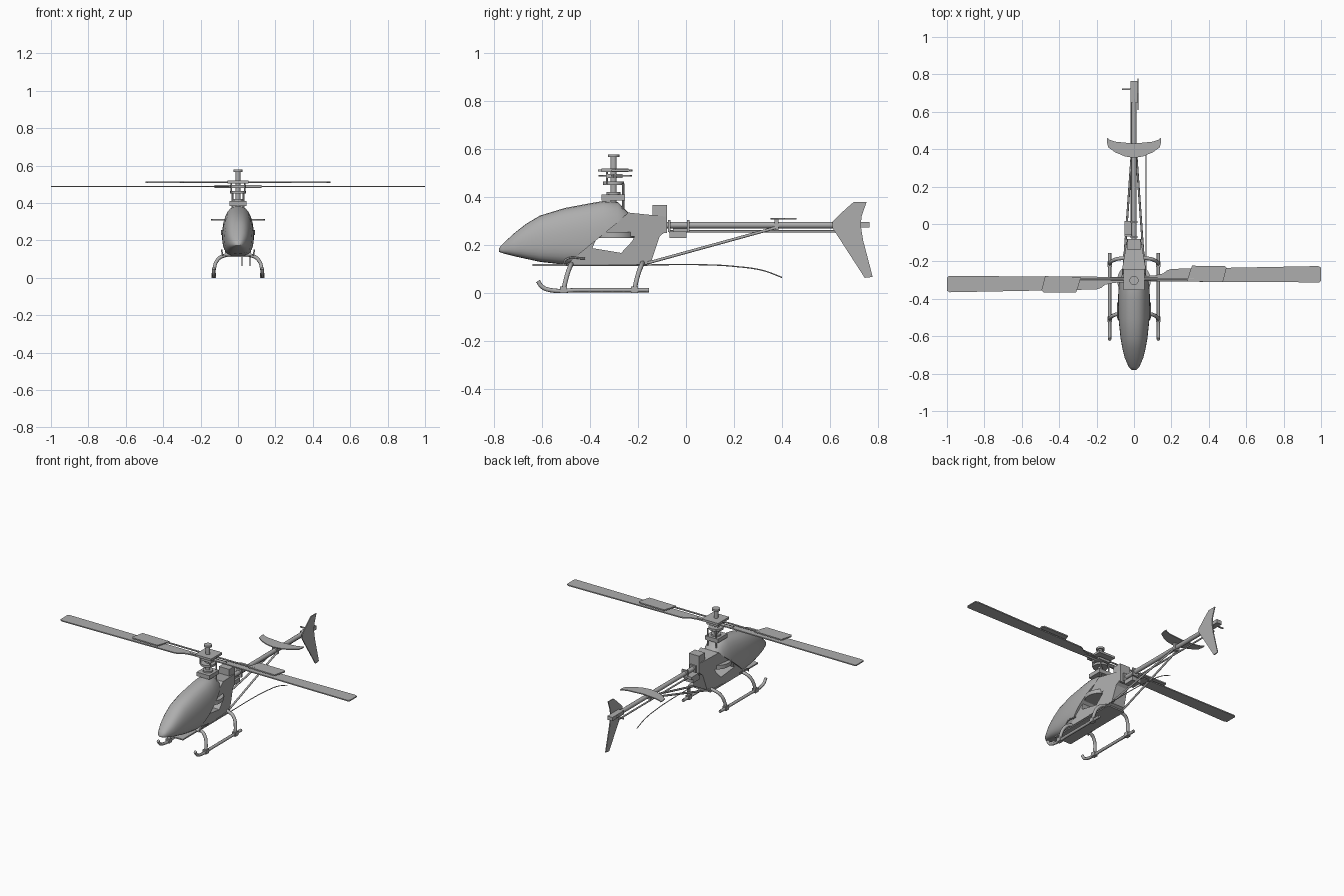
import bpy, bmesh, math
from mathutils import Vector, Matrix

if "Cube" in bpy.data.objects:
    bpy.data.objects.remove(bpy.data.objects["Cube"])

grey = bpy.data.materials.new("plain grey")
grey.diffuse_color = (0.42, 0.42, 0.42, 1)
grey.use_nodes = True
grey.node_tree.nodes["Principled BSDF"].inputs["Base Color"].default_value = grey.diffuse_color
HUB_Y = -0.295


def finish(name, bm, smooth=None):
    bmesh.ops.recalc_face_normals(bm, faces=bm.faces[:])
    me = bpy.data.meshes.new(name)
    bm.to_mesh(me)
    bm.free()
    me.materials.append(grey)
    ob = bpy.data.objects.new(name, me)
    bpy.context.collection.objects.link(ob)
    if smooth:
        bpy.ops.object.select_all(action='DESELECT')
        ob.select_set(True)
        bpy.context.view_layer.objects.active = ob
        bpy.ops.object.shade_smooth_by_angle(angle=math.radians(smooth))
    return ob


def plate(name, pts, axis, at, half, width=None):
    """Extrude a 2D outline along x (points are y,z) or z (points are x,y)."""
    bm = bmesh.new()
    rows = []
    for s in (-1, 1):
        row = []
        for a, b in pts:
            h = s * (width(a) if width else half)
            row.append(bm.verts.new((at + h, a, b) if axis == 'x' else (a, b, at + h)))
        rows.append(row)
    bm.faces.new(rows[0])
    bm.faces.new(rows[1])
    n = len(pts)
    for i in range(n):
        j = (i + 1) % n
        bm.faces.new((rows[0][i], rows[0][j], rows[1][j], rows[1][i]))
    return finish(name, bm)


def box(name, x0, x1, y0, y1, z0, z1):
    return plate(name, [(x0, y0), (x1, y0), (x1, y1), (x0, y1)], 'z', (z0 + z1) / 2, (z1 - z0) / 2)


def rod(name, a, b, r, sides=16):
    a, b = Vector(a), Vector(b)
    d = b - a
    m = Matrix.Translation((a + b) / 2) @ d.to_track_quat('Z', 'Y').to_matrix().to_4x4()
    bm = bmesh.new()
    bmesh.ops.create_cone(bm, cap_ends=True, segments=sides, radius1=r, radius2=r,
                          depth=d.length, matrix=m)
    return finish(name, bm, 40)


def tube(name, pts, r):
    """Smooth bent tube through the points."""
    cu = bpy.data.curves.new(name, 'CURVE')
    cu.dimensions = '3D'
    cu.bevel_depth = r
    cu.bevel_resolution = 2
    cu.resolution_u = 6
    cu.use_fill_caps = True
    sp = cu.splines.new('BEZIER')
    sp.bezier_points.add(len(pts) - 1)
    for p, co in zip(sp.bezier_points, pts):
        p.co = co
        p.handle_left_type = p.handle_right_type = 'AUTO'
    cu.materials.append(grey)
    ob = bpy.data.objects.new(name, cu)
    bpy.context.collection.objects.link(ob)
    bpy.ops.object.select_all(action='DESELECT')
    ob.select_set(True)
    bpy.context.view_layer.objects.active = ob
    bpy.ops.object.convert(target='MESH')
    return ob


# Canopy: lofted rings (y, half width, bottom z, top z), cut off by a slanted plane
rings = [(-0.780, 0.012, 0.172, 0.186), (-0.765, 0.028, 0.166, 0.204), (-0.715, 0.050, 0.153, 0.250),
         (-0.665, 0.062, 0.142, 0.289), (-0.610, 0.072, 0.130, 0.322), (-0.506, 0.083, 0.118, 0.354),
         (-0.394, 0.085, 0.117, 0.375), (-0.345, 0.083, 0.117, 0.383), (-0.285, 0.077, 0.117, 0.380),
         (-0.238, 0.068, 0.117, 0.333)]
bm = bmesh.new()
loops = []
for y, w, zb, zt in rings:
    wide = zb + 0.4 * (zt - zb)
    loop = []
    for i in range(28):
        c, s = math.cos(i * math.tau / 28), math.sin(i * math.tau / 28)
        p = 0.8 if s > 0 else 0.55
        h = (zt - wide) if s > 0 else (wide - zb)
        loop.append(bm.verts.new((math.copysign(abs(c) ** p, c) * w, y,
                                  wide + math.copysign(abs(s) ** 0.9, s) * h)))
    loops.append(loop)
for a, b in zip(loops, loops[1:]):
    for i in range(28):
        j = (i + 1) % 28
        bm.faces.new((a[i], a[j], b[j], b[i]))
bm.faces.new(loops[0])
bm.faces.new(loops[-1])
cut = bmesh.ops.bisect_plane(bm, geom=bm.verts[:] + bm.edges[:] + bm.faces[:],
                             plane_co=(0, -0.237, 0.333), plane_no=(0, 0.216, -0.263), clear_outer=True)
bmesh.ops.holes_fill(bm, edges=[e for e in bm.edges if e.is_boundary], sides=0)
finish("canopy", bm, 45)

# Rear frame, tapering to the tail, with a window cut right through
frame = plate("rear_frame", [(-0.24, 0.335), (-0.144, 0.325), (-0.08, 0.318), (-0.08, 0.262), (-0.11, 0.235),
                             (-0.145, 0.13), (-0.17, 0.117), (-0.5, 0.117), (-0.45, 0.158), (-0.35, 0.242)],
              'x', 0, 0, lambda y: 0.036 + 0.034 * min(1, (-0.08 - y) / 0.2))
cutter = plate("window_cutter", [(-0.37, 0.235), (-0.215, 0.235), (-0.225, 0.215), (-0.27, 0.167), (-0.39, 0.187)],
               'x', 0, 0.2)
mod = frame.modifiers.new("window", 'BOOLEAN')
mod.operation = 'DIFFERENCE'
mod.solver = 'EXACT'
mod.object = cutter
bpy.context.view_layer.objects.active = frame
bpy.ops.object.modifier_apply(modifier="window")
bpy.data.objects.remove(cutter)
box("rear_block", -0.036, 0.036, -0.14, -0.08, 0.25, 0.367)
rod("main_gear", (0, -0.302, 0.23), (0, -0.302, 0.255), 0.09, 40)
box("belly_plate", -0.06, 0.06, -0.64, -0.16, 0.112, 0.12)

# Rotor mast, swash plates and hub
rod("mast", (0, HUB_Y - 0.007, 0.23), (0, HUB_Y - 0.007, 0.57), 0.013)
rod("mast_cap", (0, HUB_Y - 0.007, 0.566), (0, HUB_Y - 0.007, 0.578), 0.024, 24)
box("mast_base", -0.045, 0.045, -0.352, -0.255, 0.385, 0.41)
rod("lower_swash_plate", (0, -0.302, 0.402), (0, -0.302, 0.42), 0.03, 24)
rod("upper_swash_plate", (0, -0.302, 0.45), (0, -0.302, 0.464), 0.044, 24)
box("hub_block", -0.057, 0.057, -0.352, -0.24, 0.505, 0.519)
box("blade_hub", -0.04, 0.04, -0.33, -0.265, 0.48, 0.495)
for side, s in (("left", -1), ("right", 1)):
    rod(side + "_link", (s * 0.03, -0.262, 0.35), (s * 0.03, -0.262, 0.457), 0.005, 8)
    rod(side + "_upper_link", (s * 0.035, -0.33, 0.455), (s * 0.035, -0.33, 0.51), 0.004, 8)

    # Blades and paddles: the right one is the left one turned half a circle
    def turned(pts):
        return [(-s * x, HUB_Y - s * y) for x, y in pts]
    plate(side + "_main_blade", turned([(-0.99, 0.017), (-1, 0.008), (-1, -0.062), (-0.985, -0.07), (-0.2, -0.055),
                                        (-0.175, -0.046), (-0.155, -0.03), (-0.11, -0.02), (-0.03, -0.015),
                                        (-0.03, 0.01), (-0.2, 0.013)]), 'z', 0.488, 0.0035)
    plate(side + "_paddle", turned([(-0.475, 0.016), (-0.495, -0.06), (-0.485, -0.07), (-0.31, -0.072),
                                    (-0.295, -0.03), (-0.285, 0.012)]), 'z', 0.511, 0.004)
    rod(side + "_blade_grip", (s * 0.03, HUB_Y, 0.488), (s * 0.125, HUB_Y, 0.488), 0.009)
rod("flybar", (-0.32, HUB_Y, 0.511), (0.32, HUB_Y, 0.511), 0.005, 10)

# Landing gear
for side, s in (("left", -1), ("right", 1)):
    x = s * 0.13
    tube(side + "_skid", [(x, -0.617, 0.05), (x, -0.6, 0.026), (x, -0.565, 0.012), (x, -0.45, 0.012),
                          (x, -0.155, 0.012)], 0.009)
    tube(side + "_canopy_rail", [(s * 0.082, -0.51, 0.12), (s * 0.086, -0.5, 0.14), (s * 0.086, -0.42, 0.143)], 0.004)
for name, y in (("front_leg", -0.48), ("rear_leg", -0.185)):
    half = [(0.13, y - 0.03, 0.012), (0.127, y - 0.022, 0.05), (0.112, y - 0.01, 0.092), (0.08, y, 0.116)]
    tube(name + "s", half + [(-a, b, c) for a, b, c in reversed(half)], 0.01)
    for s in (-1, 1):
        box(name + "_clamp", s * 0.13 - 0.012, s * 0.13 + 0.012, y - 0.045, y - 0.015, 0.0, 0.026)

# Tail boom with servo, push rod and braces
rod("tail_boom", (0, -0.1, 0.283), (0, 0.67, 0.283), 0.0135)
for y in (-0.07, 0.01):
    box("boom_clamp", -0.02, 0.02, y - 0.005, y + 0.005, 0.255, 0.305)
box("tail_servo", -0.05, 0.014, -0.068, 0.002, 0.23, 0.256)
box("servo_mount", -0.05, 0.0, -0.055, 0.015, 0.256, 0.272)
rod("push_rod", (-0.015, -0.07, 0.257), (-0.015, 0.7, 0.257), 0.005, 10)
box("brace_clamp", -0.017, 0.017, 0.368, 0.386, 0.262, 0.31)
for side, s in (("left", -1), ("right", 1)):
    rod(side + "_brace", (s * 0.05, -0.16, 0.125), (s * 0.012, 0.378, 0.273), 0.006, 10)

# Tail surfaces
half = [(0.1, 0.44), (0.13, 0.45), (0.143, 0.46), (0.145, 0.44), (0.138, 0.41), (0.1, 0.383), (0.05, 0.362)]
plate("stabilizer", [(0, 0.43)] + half + [(0, 0.353)] + [(-a, b) for a, b in reversed(half)], 'z', 0.31, 0.003)
plate("tail_fin", [(0.61, 0.297), (0.665, 0.35), (0.70, 0.38), (0.753, 0.38), (0.732, 0.32), (0.728, 0.283),
                   (0.738, 0.22), (0.778, 0.067), (0.745, 0.063), (0.61, 0.272)], 'x', 0.022, 0.003)
box("tail_gearbox", -0.018, 0.018, 0.65, 0.765, 0.272, 0.295)
rod("tail_rotor_shaft", (-0.065, 0.72, 0.283), (0.025, 0.72, 0.283), 0.005, 10)

# Antenna
tube("antenna", [(0.065, -0.5, 0.117), (0.065, -0.2, 0.117), (0.065, 0.1, 0.117), (0.065, 0.2, 0.111),
                 (0.065, 0.32, 0.094), (0.065, 0.4, 0.065)], 0.0025)
